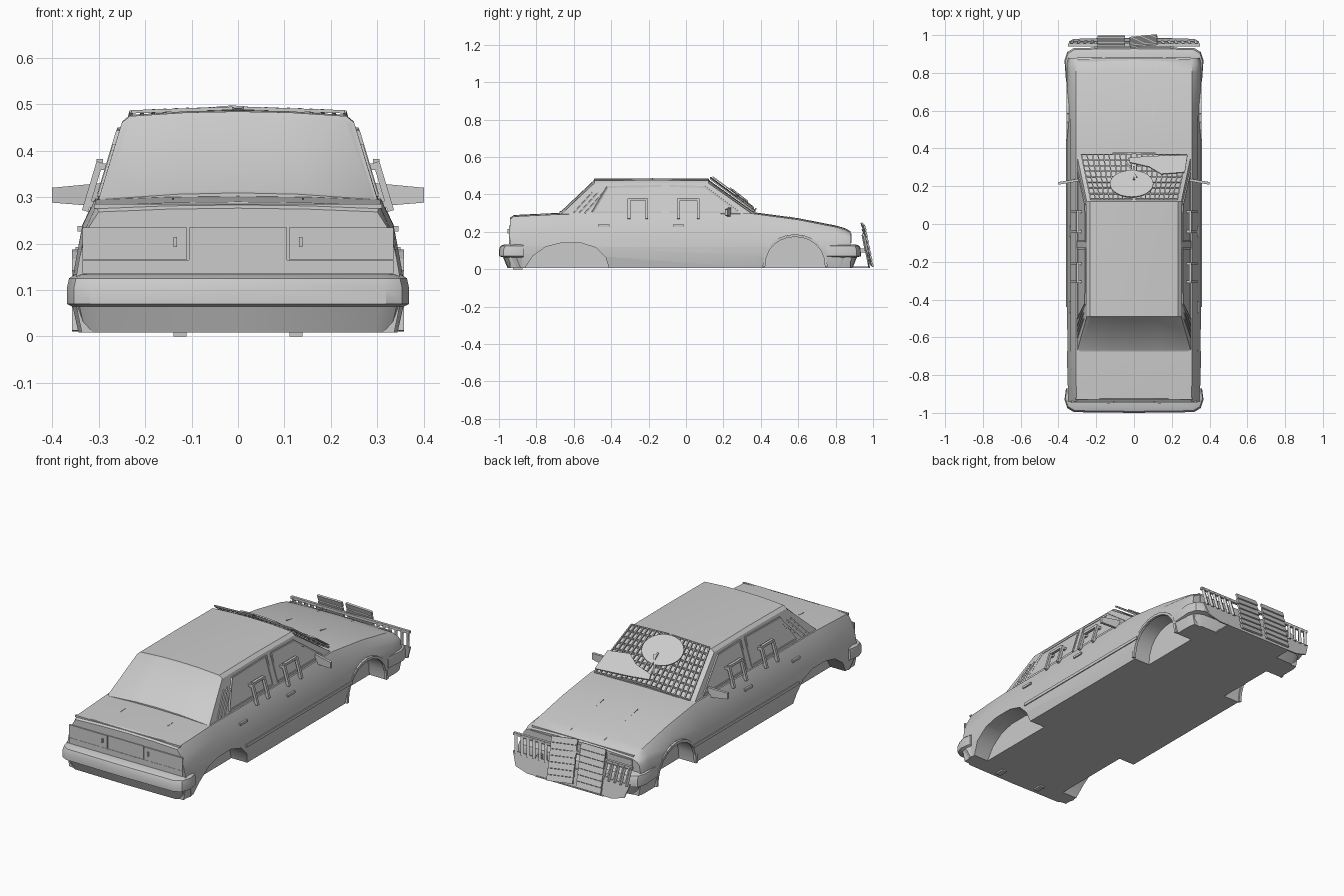
import bpy, bmesh, math
from mathutils import Vector, Matrix

cube = bpy.data.objects.get("Cube")
if cube:
    bpy.data.objects.remove(cube, do_unlink=True)

grey = bpy.data.materials.new("plain grey")
grey.use_nodes = True
grey.diffuse_color = (0.6, 0.6, 0.6, 1)
grey.node_tree.nodes["Principled BSDF"].inputs["Base Color"].default_value = (0.6, 0.6, 0.6, 1)


def finish(name, bm, smooth=False):
    bmesh.ops.recalc_face_normals(bm, faces=bm.faces[:])
    mesh = bpy.data.meshes.new(name)
    bm.to_mesh(mesh)
    bm.free()
    mesh.materials.append(grey)
    ob = bpy.data.objects.new(name, mesh)
    bpy.context.collection.objects.link(ob)
    if smooth:
        activate(ob)
        bpy.ops.object.shade_smooth_by_angle(angle=math.radians(28))
    return ob


def activate(ob):
    bpy.ops.object.select_all(action='DESELECT')
    ob.select_set(True)
    bpy.context.view_layer.objects.active = ob


def loft(rings):
    """Closed skin through rings of equal point count."""
    bm = bmesh.new()
    rows = [[bm.verts.new(p) for p in ring] for ring in rings]
    n = len(rows[0])
    for a, b in zip(rows, rows[1:]):
        for i in range(n):
            j = (i + 1) % n
            bm.faces.new((a[i], a[j], b[j], b[i]))
    bm.faces.new(rows[0])
    bm.faces.new(rows[-1][::-1])
    bmesh.ops.recalc_face_normals(bm, faces=bm.faces[:])
    return bm


def mirrored(half, y):
    """Cross-section from its right half, ending on the centre line."""
    return [(x, y, z) for x, z in half] + [(-x, y, z) for x, z in half[-2::-1]]


def plate(name, pts, thick):
    t = Vector(thick)
    return finish(name, loft([pts, [Vector(p) + t for p in pts]]))


def bars(name, pairs, r):
    """Square rods between point pairs, in one object."""
    bm = bmesh.new()
    for a, b in pairs:
        a, b = Vector(a), Vector(b)
        d = b - a
        m = Matrix.Translation((a + b) / 2) @ d.to_track_quat('Z', 'Y').to_matrix().to_4x4()
        bmesh.ops.create_cube(bm, size=1, matrix=m @ Matrix.Diagonal((2 * r, 2 * r, d.length, 1)))
    return finish(name, bm)


def box(name, centre, size):
    bm = bmesh.new()
    bmesh.ops.create_cube(bm, size=1, matrix=Matrix.Translation(centre) @ Matrix.Diagonal((*size, 1)))
    return finish(name, bm)


def chain(pts, closed=False):
    return list(zip(pts, pts[1:] + (pts[:1] if closed else [])))


# Lower body: stations of (y, top height, top half width)
def body_ring(y, top, w):
    k = 0.98 if abs(y) > 0.86 else 1
    return mirrored([(0.343 * k, 0.008), (0.356 * k, 0.07), (0.356 * k, 0.125), (0.348 * k, 0.17),
                     (0.335 * k, 0.17 + 0.55 * (top - 0.17)), (w, top),
                     (w * 0.5, top + 0.006), (0, top + 0.008)], y)


stations = [(-0.94, 0.268, 0.30), (-0.92, 0.282, 0.305), (-0.67, 0.294, 0.308), (0.36, 0.297, 0.308),
            (0.6, 0.265, 0.308), (0.8, 0.226, 0.308), (0.85, 0.212, 0.305), (0.88, 0.195, 0.30)]
body = finish("body", loft([body_ring(*s) for s in stations]))

# Wheel arches cut into the sides, with raised lips
rear_arch = [(-0.865, 0), (-0.82, 0.07), (-0.75, 0.12), (-0.67, 0.14), (-0.56, 0.14),
             (-0.48, 0.115), (-0.43, 0.065), (-0.41, 0)]
front_arch = [(0.583 + 0.167 * math.cos(a), 0.18 * math.sin(a) ** 0.8)
              for a in [math.pi * i / 12 for i in range(13)]]
for label, arch in (("rear", rear_arch), ("front", front_arch)):
    low = [(arch[0][0], -0.05)] + arch + [(arch[-1][0], -0.05)]
    for s in (1, -1):
        cutter = plate("arch_cutter", [(s * 0.25, y, z) for y, z in low], (s * 0.2, 0, 0))
        mod = body.modifiers.new("arch", 'BOOLEAN')
        mod.operation, mod.solver, mod.object = 'DIFFERENCE', 'EXACT', cutter
        activate(body)
        bpy.ops.object.modifier_apply(modifier=mod.name)
        bpy.data.objects.remove(cutter, do_unlink=True)
        if label == "front":
            lip = [(s * 0.35, y, max(z, 0.012)) for y, z in arch]
            bars("front_arch_lip", chain(lip), 0.007)
activate(body)
bpy.ops.object.shade_smooth_by_angle(angle=math.radians(28))


# Cabin: t is 0 at the window bases and 1 on the roof
def cabin_ring(y, t):
    def mix(a, b):
        return a + (b - a) * t
    return mirrored([(0.307, 0.275), (mix(0.302, 0.25), mix(0.288, 0.46)),
                     (mix(0.288, 0.233), mix(0.295, 0.474)),
                     (mix(0.13, 0.11), mix(0.306, 0.482)), (0, mix(0.309, 0.484))], y)


bm = loft([cabin_ring(*s) for s in ((-0.675, 0), (-0.49, 1), (-0.18, 1.015), (0.12, 1), (0.365, 0))])
bm.normal_update()
for s in (1, -1):
    glass = [f for f in bm.faces if f.normal.y * s > 0.4 and f.normal.z > 0.3]
    bmesh.ops.inset_region(bm, faces=glass, thickness=0.012, depth=-0.004)
finish("cabin", bm, True)


# Bumpers with the valance below, stacked plan outlines
def bumper(name, tip, end):
    s = 1 if tip > 0 else -1
    rings = []
    for z, inset in ((0.008, 0.045), (0.064, 0.022), (0.07, 0), (0.105, 0), (0.125, 0.008), (0.133, 0.03)):
        w, t = 0.368 - inset * 0.55, tip - s * inset
        half = [(w - 0.008, end), (w, t - s * 0.07), (w - 0.015, t - s * 0.025), (w - 0.05, t - s * 0.004)]
        rings.append([(x, y, z) for x, y in half + [(0, t)]] + [(-x, y, z) for x, y in half[::-1]])
    finish(name, loft(rings), True)


bumper("rear_bumper", -1.0, -0.87)
bumper("front_bumper", 0.936, 0.755)

# Tail panel, lamps, grooves and small trim
box("number_panel", (0, -0.94, 0.2), (0.21, 0.008, 0.07))
box("tail_shelf", (0, -0.938, 0.15), (0.67, 0.016, 0.03))
box("grille", (0, 0.88, 0.165), (0.3, 0.008, 0.05))
for s in (1, -1):
    box("tail_lamp", (s * 0.222, -0.942, 0.2), (0.225, 0.009, 0.068))
    box("lamp_catch", (s * 0.135, -0.95, 0.203), (0.008, 0.008, 0.022))
    box("headlamp", (s * 0.235, 0.881, 0.165), (0.13, 0.008, 0.05))
    box("tow_tab", (s * 0.125, -0.9, 0.005), (0.028, 0.05, 0.01))
    box("side_moulding", (s * 0.357, 0.005, 0.112), (0.008, 0.89, 0.016))
    for y in (-0.44, -0.04):
        box("door_handle", (s * 0.338, y, 0.232), (0.014, 0.06, 0.012))
    bars("bonnet_crease", [((s * 0.1, 0.55, 0.28), (s * 0.1, 0.83, 0.224))], 0.002)
    bars("boot_hinge_mark", [((s * 0.14, -0.79, 0.294), (s * 0.14, -0.75, 0.296))], 0.002)
bars("lid_edges", [((-0.31, -0.925, 0.28), (0.31, -0.925, 0.28)),
                   ((-0.3, 0.865, 0.205), (0.3, 0.865, 0.205))], 0.005)


# Side windows: frames, guard loops and quarter slats
def side(s, y, z, off=0.0):
    return (s * (0.304 - (z - 0.28) * 0.3 + off), y, z)


front_window = [(0.28, 0.305), (0.1, 0.44), (-0.09, 0.445), (-0.09, 0.305)]
rear_window = [(-0.13, 0.305), (-0.13, 0.445), (-0.42, 0.44), (-0.5, 0.305)]
for s in (1, -1):
    for label, outline in (("front", front_window), ("rear", rear_window)):
        bars(label + "_window_frame", chain([side(s, y, z) for y, z in outline], True), 0.005)
    for y0, y1 in ((-0.305, -0.21), (-0.04, 0.065)):
        loop = [side(s, y0, 0.27, 0.022), side(s, y0, 0.375, 0.022),
                side(s, y1, 0.375, 0.022), side(s, y1, 0.27, 0.022)]
        stubs = [(side(s, y, z), side(s, y, z, 0.022)) for y in (y0, y1) for z in (0.285, 0.365)]
        bars("window_guard", chain(loop) + stubs, 0.007)
    bars("quarter_slats", [(side(s, y, 0.3), side(s, y + 0.1, 0.41)) for y in (-0.6, -0.57, -0.54)], 0.004)
    plate("side_mirror", [(s * 0.295, 0.24, 0.33), (s * 0.4, 0.222, 0.32),
                          (s * 0.4, 0.222, 0.288), (s * 0.3, 0.24, 0.28)], (0, -0.014, 0))


# Windscreen guard: mesh, round shield, torn plate and wipers
def screen(f, v, off=0.01):
    x = f * (0.285 - 0.05 * v)
    return (x, 0.362 - 0.237 * v + 0.59 * off, 0.3 + 0.175 * v + 0.008 * (1 - f * f) + 0.81 * off)


mesh_bars = []
for s in (1, -1):
    columns = [s * (0.05 + 0.103 * i) for i in range(10)]
    mesh_bars += [(screen(f, 0), screen(f, 1)) for f in columns]
    mesh_bars += [(screen(columns[0], i / 8), screen(columns[-1], i / 8)) for i in range(9)]
bars("windscreen_mesh", mesh_bars, 0.0035)
bm = bmesh.new()
m = Matrix.Translation(screen(-0.05, 0.68, 0.02)) @ Matrix.Rotation(-0.63, 4, 'X')
bmesh.ops.create_cone(bm, cap_ends=True, segments=32, radius1=1, radius2=1, depth=1,
                      matrix=m @ Matrix.Diagonal((0.115, 0.087, 0.006, 1)))
finish("round_shield", bm)
torn = [(-0.1, 0.1), (0.3, 0.06), (1.0, 0.04), (1.02, 0.42), (0.55, 0.46), (0.3, 0.3), (-0.08, 0.2)]
plate("torn_plate", [screen(f, v, 0.016) for f, v in torn], (0, 0.003, 0.005))
bars("wipers", [(screen(-0.15, 0.2, 0.024), screen(0.05, 0.55, 0.026)),
                (screen(0, 0.3, 0.024), screen(0, 0.6, 0.026)),
                (screen(-0.4, 0, 0.02), screen(0.4, 0, 0.02))], 0.004)


# Ram guard at the nose: plate, rail with bars, two slat stacks, tongue
def ram(x, z, off=0.0):
    return (x, 0.985 - 0.2 * z + off, z)


half = [(0.25, 0.01), (0.32, 0.03), (0.345, 0.1)]
outline = [ram(x, z) for x, z in half] + [ram(-x, z) for x, z in half[::-1]]
plate("ram_plate", outline, (0, -0.008, 0))
teeth = [(ram(s * x, 0.09), ram(s * (x + 0.012), 0.185))
         for s in (1, -1) for x in (0.15, 0.185, 0.22, 0.255, 0.29, 0.325)]
bars("ram_rail", [(ram(-0.35, 0.185), ram(0.35, 0.185))] + teeth, 0.007)
bars("ram_mounts", [((s * 0.2, 0.85, 0.1), ram(s * 0.2, 0.1)) for s in (1, -1)], 0.01)
box("ram_tongue", (0, 0.93, 0.011), (0.4, 0.11, 0.006))
for x, roll in ((-0.12, 0.0), (0.05, 0.1)):
    bm = bmesh.new()
    for i in range(7):
        m = Matrix.Translation(ram(x, 0.035 + 0.032 * i, 0.01)) @ Matrix.Rotation(roll, 4, 'Z')
        m = m @ Matrix.Rotation(roll, 4, 'Y') @ Matrix.Rotation(0.35, 4, 'X')
        bmesh.ops.create_cube(bm, size=1, matrix=m @ Matrix.Diagonal((0.145, 0.01, 0.03, 1)))
    finish("slat_stack", bm)
